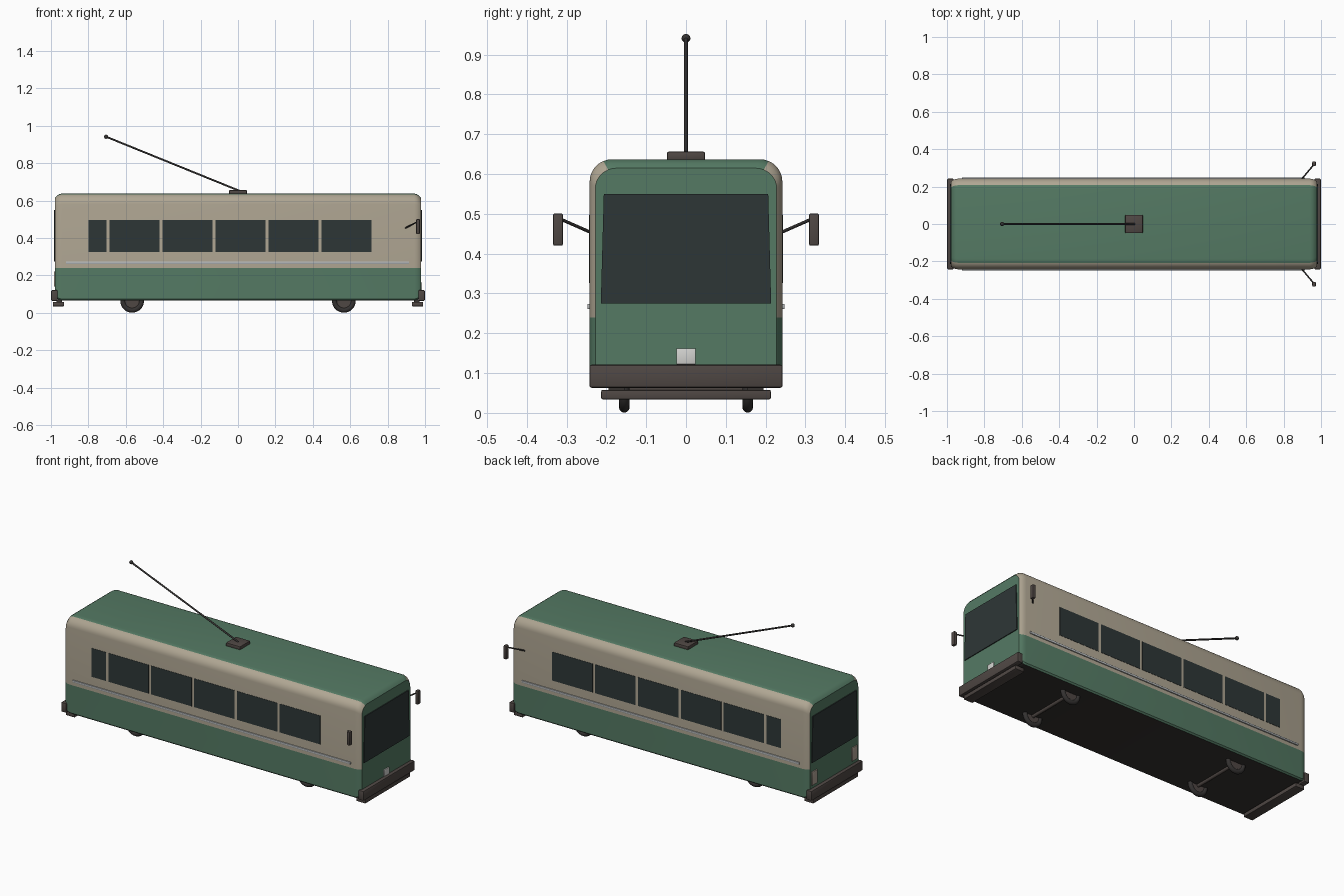
import bpy, bmesh, math
from mathutils import Vector

if "Cube" in bpy.data.objects:
    bpy.data.objects.remove(bpy.data.objects["Cube"])


def mat(name, r, g, b):
    m = bpy.data.materials.new(name)
    m.diffuse_color = (r, g, b, 1)
    m.use_nodes = True
    m.node_tree.nodes["Principled BSDF"].inputs["Base Color"].default_value = m.diffuse_color
    return m


GREEN = mat("green paint", 0.090, 0.195, 0.127)
BEIGE = mat("beige paint", 0.43, 0.38, 0.29)
GLASS = mat("dark glass", 0.027, 0.037, 0.037)
BROWN = mat("dark brown trim", 0.078, 0.063, 0.057)
UNDER = mat("underbody", 0.035, 0.031, 0.028)
BLACK = mat("black metal", 0.035, 0.032, 0.031)
LAMP = mat("lamp white", 0.65, 0.65, 0.63)
TAIL = mat("tail lamp", 0.43, 0.36, 0.30)
RAIL = mat("grey rail", 0.45, 0.47, 0.48)


def finish(name, bm, *mats):
    bmesh.ops.recalc_face_normals(bm, faces=bm.faces)
    me = bpy.data.meshes.new(name)
    bm.to_mesh(me)
    bm.free()
    ob = bpy.data.objects.new(name, me)
    bpy.context.collection.objects.link(ob)
    for m in mats:
        me.materials.append(m)
    smooth(ob)
    return ob


def smooth(ob):
    bpy.ops.object.select_all(action='DESELECT')
    ob.select_set(True)
    bpy.context.view_layer.objects.active = ob
    bpy.ops.object.shade_smooth_by_angle(angle=math.radians(35))


def box(name, lo, hi, m, bevel=0.0, taper=1.0):
    """Box between two corners; taper scales y of the top vertices."""
    bm = bmesh.new()
    bmesh.ops.create_cube(bm, size=1)
    for v in bm.verts:
        top = v.co.z > 0
        v.co = Vector([(a + b) / 2 + c * abs(b - a) for a, b, c in zip(lo, hi, v.co)])
        if top:
            v.co.y *= taper
    if bevel:
        bmesh.ops.bevel(bm, geom=bm.edges[:], offset=bevel, segments=2,
                        profile=0.5, affect='EDGES')
    return finish(name, bm, m)


def rod(name, a, b, r, m, sides=16):
    a, b = Vector(a), Vector(b)
    bpy.ops.mesh.primitive_cylinder_add(vertices=sides, radius=r, depth=(b - a).length,
                                        location=(a + b) / 2)
    ob = bpy.context.object
    ob.rotation_euler = (b - a).to_track_quat('Z', 'Y').to_euler()
    ob.name = name
    ob.data.materials.append(m)
    smooth(ob)
    return ob


# Body shell: rounded section lofted along x with shrinking end rings
W, Z0, ZS, Z1, R, N = 0.242, 0.065, 0.24, 0.637, 0.056, 8
half = [(W - 0.008, Z0), (W, Z0 + 0.008), (W, ZS)]
half += [(W - R + R * math.cos(t), Z1 - R + R * math.sin(t))
         for t in (i * math.pi / 2 / N for i in range(N + 1))]
section = half + [(-y, z) for y, z in reversed(half)]
stations = [(0.978, 0.942, 0.922), (0.968, 0.972, 0.962), (0.956, 0.991, 0.988), (0.942, 1, 1)]
rings = [(-x, a, b) for x, a, b in stations] + list(reversed(stations))
bm = bmesh.new()
zc = (Z0 + Z1) / 2
loops = []
for x, sy, sz in rings:
    # the colour split stays level on every ring
    loops.append([bm.verts.new((x, y * sy, z if z == ZS else zc + (z - zc) * sz))
                  for y, z in section])
count = len(section)
last = len(half) - 1
for r0, r1 in zip(loops, loops[1:]):
    for i in range(count):
        j = (i + 1) % count
        f = bm.faces.new((r0[i], r0[j], r1[j], r1[i]))
        k = min(i, count - 2 - i) if i < count - 1 else -1
        if k == -1:
            f.material_index = 2        # floor
        elif k < 2 or k >= last - 2:
            f.material_index = 0        # skirt and roof
        else:
            f.material_index = 1        # upper sides
for loop in (loops[0], loops[-1]):
    bm.faces.new(loop)
finish("body", bm, GREEN, BEIGE, UNDER)

# Side windows and trim rail
panes = [(-0.798, -0.702)] + [(-0.686 + 0.283 * i, -0.419 + 0.283 * i) for i in range(5)]
for s in (-1, 1):
    for x0, x1 in panes:
        box("side_window", (x0, s * 0.239, 0.326), (x1, s * 0.2435, 0.497), GLASS)
    box("side_rail", (-0.92, s * 0.238, 0.261), (0.915, s * 0.248, 0.274), RAIL, 0.002)

# Ends: windscreen, bumper, step and its brackets
for s in (-1, 1):
    box("end_window", (s * 0.974, -0.214, 0.275), (s * 0.983, 0.214, 0.55), GLASS, 0, 0.965)
    box("bumper", (s * 0.964, -0.243, 0.063), (s * 0.999, 0.243, 0.121), BROWN, 0.006)
    box("step", (s * 0.93, -0.213, 0.034), (s * 0.99, 0.213, 0.058), BROWN, 0.004)
    for t in (-1, 1):
        box("step_bracket", (s * 0.94, t * 0.155, 0.05), (s * 0.97, t * 0.195, 0.07), UNDER)

# Lamps
box("head_lamp", (0.974, -0.024, 0.122), (0.984, 0.024, 0.162), LAMP, 0.002)
for t in (-1, 1):
    box("tail_lamp", (-0.984, t * 0.165, 0.14), (-0.974, t * 0.213, 0.22), TAIL, 0.002)

# Wheels with hubs and axles
for x in (-0.566, 0.566):
    rod("axle", (x, -0.155, 0.062), (x, 0.155, 0.062), 0.010, BROWN)
    for s in (-1, 1):
        bpy.ops.mesh.primitive_torus_add(location=(x, s * 0.155, 0.064),
                                         rotation=(math.pi / 2, 0, 0),
                                         major_radius=0.050, minor_radius=0.0135,
                                         major_segments=40, minor_segments=12)
        tyre = bpy.context.object
        tyre.name = "tyre"
        tyre.data.materials.append(BLACK)
        smooth(tyre)
        rod("hub", (x, s * 0.149, 0.064), (x, s * 0.161, 0.064), 0.042, BROWN, 32)

# Wing mirrors
for s in (-1, 1):
    rod("mirror_arm", (0.893, s * 0.236, 0.452), (0.962, s * 0.318, 0.488), 0.004, BLACK)
    box("mirror", (0.953, s * 0.309, 0.42), (0.972, s * 0.334, 0.501), BROWN, 0.004)

# Roof collector pole
box("pole_base", (-0.047, -0.048, 0.634), (0.047, 0.048, 0.656), BROWN, 0.004)
rod("pole", (0.005, 0, 0.653), (-0.705, 0, 0.941), 0.005, BLACK)
bpy.ops.mesh.primitive_uv_sphere_add(segments=24, ring_count=12, radius=0.011,
                                     location=(-0.705, 0, 0.941))
tip = bpy.context.object
tip.name = "pole_tip"
tip.data.materials.append(BLACK)
smooth(tip)
